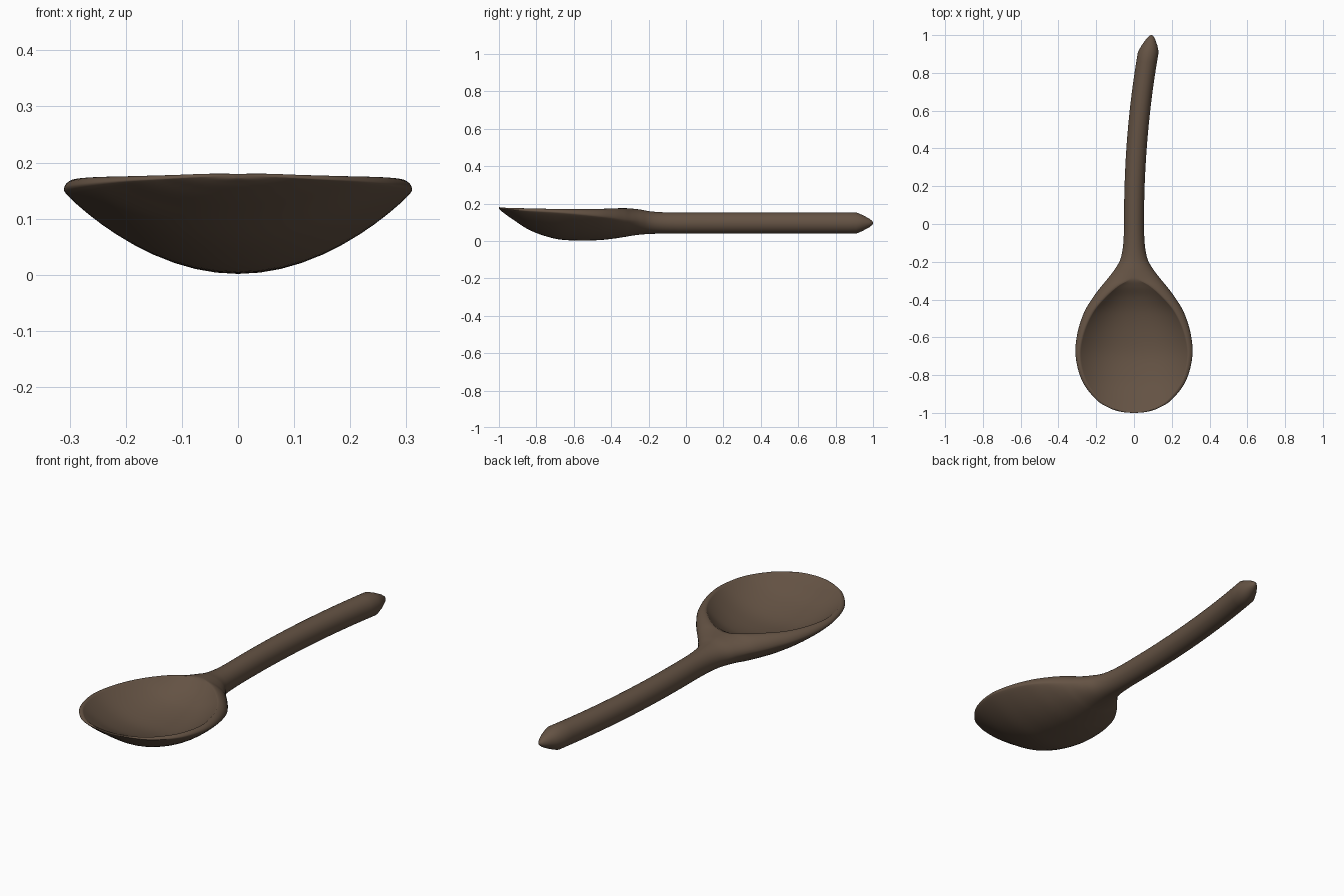
import bpy
import bmesh
from math import sin, cos, pi, sqrt

cube = bpy.data.objects.get("Cube")
if cube:
    bpy.data.objects.remove(cube, do_unlink=True)

# One dark wood colour
wood = bpy.data.materials.new("dark_brown_wood")
wood.use_nodes = True
colour = (0.127, 0.085, 0.057, 1.0)
wood.diffuse_color = colour
shader = wood.node_tree.nodes["Principled BSDF"]
shader.inputs["Base Color"].default_value = colour
shader.inputs["Roughness"].default_value = 0.8

# Stations: y, half width, hollow half width, bottom, edge height, rim height, hollow depth, roundness
STATIONS = [
    (-1.0, 0.01, 0.005, 0.172, 0.176, 0.18, 0, 0.1),
    (-0.994, 0.07, 0.055, 0.166, 0.174, 0.18, 0.002, 0.1),
    (-0.975, 0.128, 0.11, 0.15, 0.171, 0.178, 0.01, 0.1),
    (-0.93, 0.2, 0.18, 0.118, 0.167, 0.176, 0.03, 0.1),
    (-0.83, 0.275, 0.255, 0.055, 0.16, 0.174, 0.072, 0.1),
    (-0.7, 0.309, 0.286, 0.012, 0.153, 0.171, 0.1, 0.1),
    (-0.58, 0.3, 0.268, 0.002, 0.143, 0.17, 0.098, 0.1),
    (-0.47, 0.265, 0.219, 0.004, 0.132, 0.171, 0.081, 0.1),
    (-0.39, 0.218, 0.153, 0.012, 0.124, 0.174, 0.053, 0.2),
    (-0.33, 0.173, 0.085, 0.021, 0.117, 0.175, 0.018, 0.4),
    (-0.29, 0.14, 0.02, 0.028, 0.113, 0.173, 0, 0.5),
    (-0.24, 0.102, 0, 0.034, 0.108, 0.167, 0, 0.8),
    (-0.18, 0.07, 0, 0.038, 0.1, 0.157, 0, 1),
    (-0.08, 0.055, 0, 0.039, 0.096, 0.152, 0, 1),
    (0.1, 0.053, 0, 0.039, 0.096, 0.152, 0, 1),
    (0.45, 0.054, 0, 0.039, 0.096, 0.152, 0, 1),
    (0.91, 0.055, 0, 0.039, 0.096, 0.153, 0, 1),
]
STEPS = 6


def spline(a, b, c, d, t):
    return 0.5 * (2 * b + (c - a) * t + (2 * a - 5 * b + 4 * c - d) * t * t
                  + (3 * b - a - 3 * c + d) * t ** 3)


def smooth_stations(rows):
    result = []
    last = len(rows) - 1
    for i in range(last):
        near = [rows[max(0, min(last, i + k))] for k in (-1, 0, 1, 2)]
        for s in range(STEPS):
            result.append([spline(*column, s / STEPS) for column in zip(*near)])
    return result + [list(rows[-1])]


def section(y, width, hollow, bottom, edge, rim, depth, roundness):
    """Closed outline across the spoon: underside, rim, hollow, rim."""
    hollow, depth = max(hollow, 0.001), max(depth, 0)
    points = []
    for i in range(24):
        x = -cos(pi * i / 24)
        arc = 1 - sqrt(max(0, 1 - x * x))
        drop = roundness * arc + (1 - roundness) * x * x
        points.append((width * x, bottom + (edge - bottom) * drop))
    for i in range(8):
        a = pi / 2 * i / 8
        points.append((hollow + (width - hollow) * cos(a), edge + (rim - edge) * sin(a)))
    for i in range(17):
        x = cos(pi * i / 16)
        points.append((hollow * x, rim - depth * (1 - abs(x) ** 2.4)))
    for i in range(7, 0, -1):
        a = pi / 2 * i / 8
        points.append((-hollow - (width - hollow) * cos(a), edge + (rim - edge) * sin(a)))
    bend = 0.092 * max(0, y) ** 2.1
    return [(x + bend, y, z) for x, z in points]


# Bowl and handle as one loft, closed by a tapered handle tip
rows = smooth_stations(STATIONS)
for y, radius in ((0.945, 0.042), (0.98, 0.023), (0.995, 0.011), (1.0, 0.003)):
    rows.append([y, radius, 0, 0.096 - radius, 0.096, 0.096 + radius, 0, 1])

bm = bmesh.new()
rings = [[bm.verts.new(p) for p in section(*row)] for row in rows]
for one, two in zip(rings, rings[1:]):
    for i in range(len(one)):
        j = (i + 1) % len(one)
        bm.faces.new((one[i], one[j], two[j], two[i]))
bm.faces.new(rings[0])
bm.faces.new(rings[-1])
bmesh.ops.recalc_face_normals(bm, faces=bm.faces)

mesh = bpy.data.meshes.new("spoon")
bm.to_mesh(mesh)
bm.free()
mesh.materials.append(wood)
spoon = bpy.data.objects.new("spoon", mesh)
bpy.context.collection.objects.link(spoon)
bpy.ops.object.select_all(action="DESELECT")
spoon.select_set(True)
bpy.context.view_layer.objects.active = spoon
bpy.ops.object.shade_smooth_by_angle(angle=1.1)
